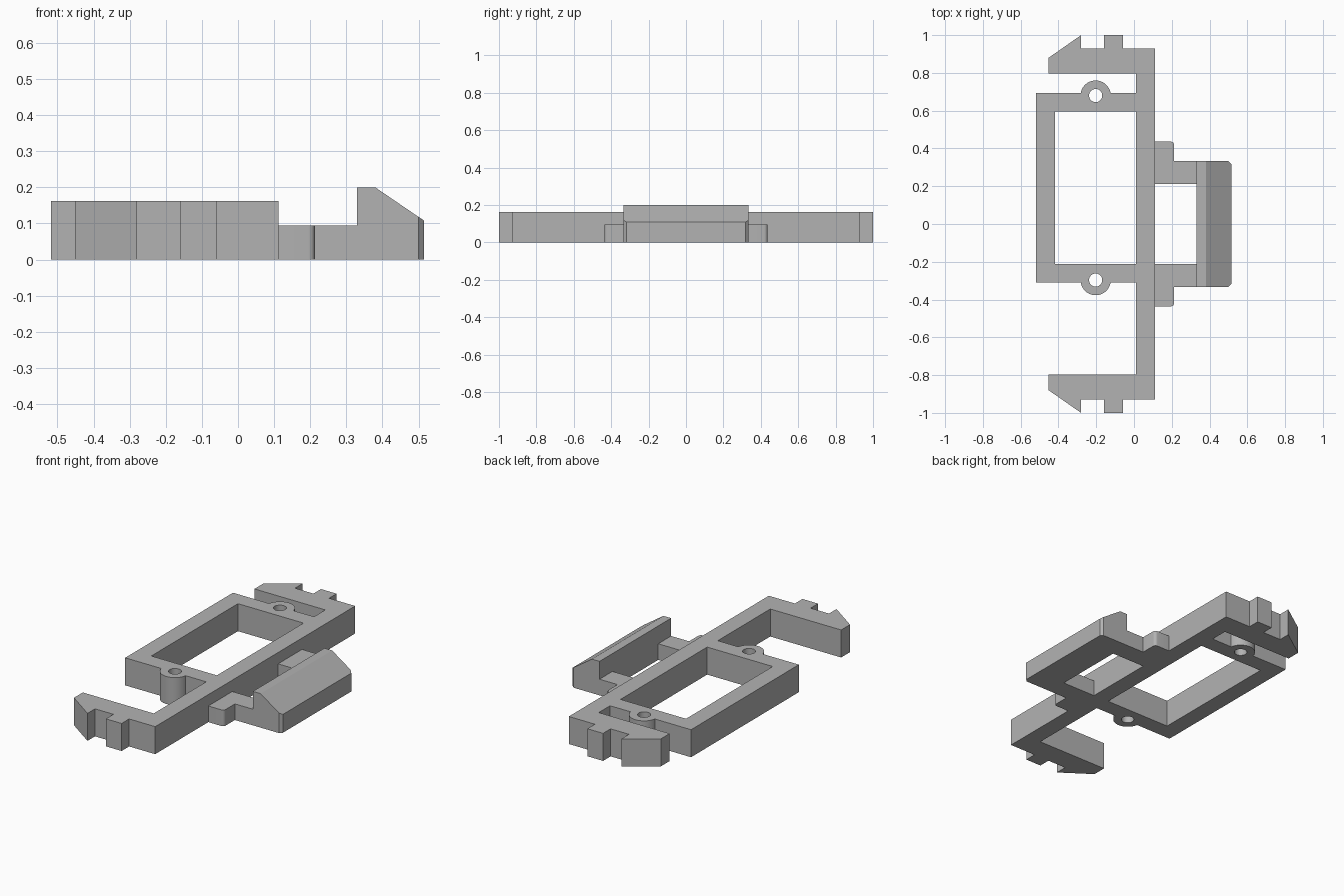
import bpy, bmesh, math
from mathutils import Vector

cube = bpy.data.objects.get("Cube")
if cube:
    bpy.data.objects.remove(cube, do_unlink=True)

grey = bpy.data.materials.new("plain grey")
grey.use_nodes = True
grey.diffuse_color = (0.45, 0.45, 0.45, 1)
grey.node_tree.nodes["Principled BSDF"].inputs["Base Color"].default_value = (0.45, 0.45, 0.45, 1)


def arc(cx, cy, r, start, end, n):
    """Points along a circular arc, angles in degrees."""
    steps = [math.radians(start + (end - start) * i / n) for i in range(n + 1)]
    return [(cx + r * math.cos(a), cy + r * math.sin(a)) for a in steps]


def flip(points):
    """Mirror an outline front to back, keeping its winding."""
    return [(x, -y) for x, y in reversed(points)]


def prism(name, loops, height, cut=None):
    """Extrude a flat outline with optional holes, then trim it by a plane."""
    bm = bmesh.new()
    edges = []
    for loop in loops:
        vs = [bm.verts.new((x, y, 0)) for x, y in loop]
        edges += [bm.edges.new((a, b)) for a, b in zip(vs, vs[1:] + vs[:1])]
    bmesh.ops.triangle_fill(bm, edges=edges, use_beauty=True)
    top = bmesh.ops.extrude_face_region(bm, geom=bm.faces[:], use_keep_orig=True)
    moved = [g for g in top["geom"] if isinstance(g, bmesh.types.BMVert)]
    bmesh.ops.translate(bm, verts=moved, vec=(0, 0, height))
    if cut:
        geom = bm.verts[:] + bm.edges[:] + bm.faces[:]
        res = bmesh.ops.bisect_plane(bm, geom=geom, plane_co=cut[0],
                                     plane_no=cut[1], clear_outer=True)
        rim = [g for g in res["geom_cut"] if isinstance(g, bmesh.types.BMEdge)]
        bmesh.ops.contextual_create(bm, geom=rim)
    bmesh.ops.recalc_face_normals(bm, faces=bm.faces[:])
    mesh = bpy.data.meshes.new(name)
    bm.to_mesh(mesh)
    bm.free()
    mesh.materials.append(grey)
    obj = bpy.data.objects.new(name, mesh)
    bpy.context.collection.objects.link(obj)
    bpy.ops.object.select_all(action="DESELECT")
    obj.select_set(True)
    bpy.context.view_layer.objects.active = obj
    bpy.ops.object.shade_smooth_by_angle(angle=math.radians(30))
    return obj


# Hooked end of the spine, with a ramp and a square tooth
hook = [(0.112, 0.93), (-0.058, 0.93), (-0.058, 1), (-0.16, 1), (-0.16, 0.93),
        (-0.28, 0.93), (-0.28, 1), (-0.452, 0.88), (-0.452, 0.798), (0.01, 0.798)]

# Spine and window frame with two screw bosses
boss_x, back_y, front_y = -0.203, 0.68, -0.297
lean = 9
outline = (hook + [(0.01, 0.693)]
           + arc(boss_x, back_y, 0.08, lean, 180 - lean, 24)
           + [(-0.518, 0.693), (-0.518, -0.31)]
           + arc(boss_x, front_y, 0.08, 180 + lean, 360 - lean, 24)
           + [(0.01, -0.31)] + flip(hook))
window = [(-0.417, -0.211), (0.01, -0.211), (0.01, 0.595), (-0.417, 0.595)]
holes = [arc(boss_x, y, 0.035, 0, 345, 23) for y in (back_y, front_y)]
prism("bracket_frame", [outline, window] + holes, 0.162)

# Low arms with rounded stop tabs, joining the spine to the latch
arm = ([(0.112, 0.213), (0.33, 0.213), (0.33, 0.333), (0.213, 0.333)]
       + arc(0.195, 0.418, 0.018, 0, 90, 5) + [(0.112, 0.436)])
prism("left_arm", [arm], 0.095)
prism("right_arm", [flip(arm)], 0.095)

# Latch bar with chamfered outer corners and a sloping top
side = [(0.515, 0.318), (0.5, 0.333), (0.33, 0.333)]
slope_start, slope_end = Vector((0.38, 0, 0.2)), Vector((0.515, 0, 0.108))
run = slope_end - slope_start
prism("latch_bar", [side + flip(side)], 0.2,
      (slope_start, Vector((-run.z, 0, run.x)).normalized()))
